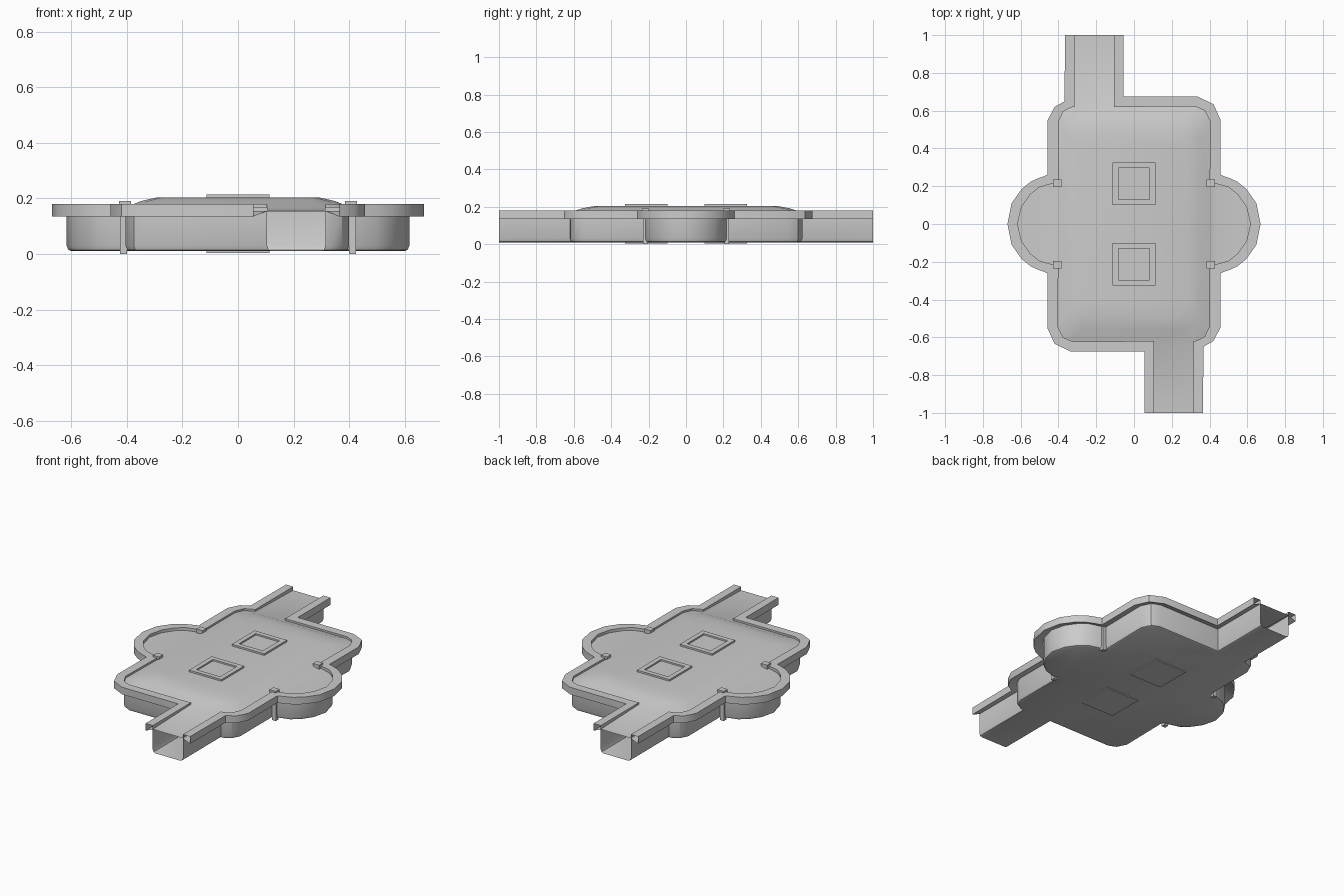
import bpy, bmesh
from mathutils import Vector
from mathutils.geometry import delaunay_2d_cdt

cube = bpy.data.objects.get("Cube")
if cube:
    bpy.data.objects.remove(cube)

grey = bpy.data.materials.new("plain grey")
grey.use_nodes = True
grey.diffuse_color = (0.6, 0.6, 0.6, 1)
grey.node_tree.nodes["Principled BSDF"].inputs["Base Color"].default_value = (0.6, 0.6, 0.6, 1)


def finish(name, bm, smooth=True):
    """Turn a bmesh into a named, coloured object."""
    mesh = bpy.data.meshes.new(name)
    bm.to_mesh(mesh)
    bm.free()
    mesh.materials.append(grey)
    obj = bpy.data.objects.new(name, mesh)
    bpy.context.collection.objects.link(obj)
    if smooth:
        bpy.ops.object.select_all(action='DESELECT')
        obj.select_set(True)
        bpy.context.view_layer.objects.active = obj
        bpy.ops.object.shade_smooth_by_angle(angle=0.6)
    return obj


def outline(corridor, corner, lobe, back):
    """Half the plan: corridor, front corner, side lobe, back corner; then its half turn."""
    half = corridor + [(x, -y) for x, y in corner]
    half += lobe[:-1] and [(x, -y) for x, y in lobe[:-1]] + lobe[::-1]
    half += corner[::-1] + [back]
    return [Vector(p) for p in half] + [Vector((-x, -y)) for x, y in half]


inner = outline([(0.105, -1), (0.315, -1), (0.315, -0.62)],
                [(0.335, 0.617), (0.375, 0.595), (0.40, 0.54)],
                [(0.40, 0.225), (0.44, 0.212), (0.50, 0.195), (0.55, 0.155),
                 (0.595, 0.09), (0.617, 0)],
                (-0.105, 0.62))
outer = outline([(0.055, -1), (0.365, -1), (0.368, -0.65)],
                [(0.375, 0.645), (0.42, 0.62), (0.457, 0.55)],
                [(0.457, 0.26), (0.50, 0.245), (0.545, 0.225), (0.595, 0.185),
                 (0.648, 0.11), (0.67, 0)],
                (-0.055, 0.675))
# The back corner turns more widely than the front one
half_count = len(inner) // 2
for ring, points in ((inner, [(0.405, 0.54), (0.375, 0.6), (0.325, 0.622)]),
                     (outer, [(0.459, 0.55), (0.42, 0.635), (0.335, 0.675)])):
    for k, p in enumerate(points):
        i = half_count - 4 + k
        ring[i] = Vector(p)
        ring[i + half_count] = -Vector(p)


def shrink(points, d):
    """Offset a plan inwards, keeping the corridor ends in line."""
    out = []
    for i, p in enumerate(points):
        a = (p - points[i - 1]).normalized()
        b = (points[(i + 1) % len(points)] - p).normalized()
        n = Vector((-a.y - b.y, a.x + b.x)).normalized()
        q = p + n * d / max(0.5, n.dot(Vector((-a.y, a.x))))
        out.append(Vector((q.x, p.y)) if abs(p.y) > 0.99 else q)
    return out


def strip(bm, rings):
    """Skin plan rings stacked as (plan, height), leaving corridor ends open."""
    loops = [[bm.verts.new((p.x, p.y, z(p) if callable(z) else z)) for p in plan]
             for plan, z in rings]
    for a, b in zip(loops, loops[1:]):
        for i in range(len(a)):
            if i % half_count:
                j = (i + 1) % len(a)
                bm.faces.new((a[i], a[j], b[j], b[i]))
            # segment 0 of each half is the corridor mouth
    return loops


def roof_height(p):
    """Height of the roof along its edge."""
    if abs(p.y) > 0.99:
        return 0.157
    return 0.162 if abs(p.x) > 0.43 else 0.168


# Floor and outer walls with a rounded bottom edge
bm = bmesh.new()
loops = strip(bm, [(shrink(inner, 0.018), 0.01), (shrink(inner, 0.006), 0.015),
                   (inner, 0.03), (inner, 0.155)])
bm.faces.new(loops[0][::-1])
finish("floor_and_walls", bm)

# Rim running round the top of the walls
bm = bmesh.new()
strip(bm, [(inner, 0.155), (outer, 0.135), (outer, 0.18), (inner, 0.18), (inner, roof_height)])
finish("rim", bm)

# Roof rising to a flat rounded plateau
bm = bmesh.new()
quarter = [(0.29, 0.40), (0.27, 0.46), (0.22, 0.49)]
plateau = (quarter + [(-x, y) for x, y in quarter[::-1]]
           + [(-x, -y) for x, y in quarter] + [(x, -y) for x, y in quarter[::-1]])
slope = [(x * 1.2, y * 1.14) for x, y in plateau]
plan, edges = [], []
for ring in (inner, plateau, slope):
    start = len(plan)
    plan += [Vector(p) for p in ring]
    edges += [(start + i, start + (i + 1) % len(ring)) for i in range(len(ring))]
verts, _, faces, origin, _, _ = delaunay_2d_cdt(plan, edges, [], 1, 1e-5)
n = len(inner)
made = []
for p, ids in zip(verts, origin):
    source = ids[0] if ids else 0
    z = roof_height(p) if source < n else 0.204 if source < n + len(plateau) else 0.191
    made.append(bm.verts.new((p.x, p.y, z)))
for f in faces:
    bm.faces.new([made[i] for i in f])
finish("roof", bm)


def box(name, low, high, frame=0, depth=0):
    """Box between two corners, optionally with a sunken top."""
    bm = bmesh.new()
    bmesh.ops.create_cube(bm, size=1)
    low, high = Vector(low), Vector(high)
    for v in bm.verts:
        v.co = (low + high) / 2 + v.co * (high - low)
    if frame:
        top = max(bm.faces, key=lambda f: f.calc_center_median().z)
        bmesh.ops.inset_individual(bm, faces=[top], thickness=frame)
        step = bmesh.ops.inset_individual(bm, faces=[top], thickness=0.0005)
        for v in top.verts:
            v.co.z -= depth
    return finish(name, bm, False)


# Posts where the side lobes meet the hall
for sx, side in ((1, "left"), (-1, "right")):
    for sy, end in ((-1, "front"), (1, "back")):
        for part, x0, x1, y0, y1, z0, z1 in (
                ("post", 0.40, 0.425, 0.205, 0.23, 0.0, 0.17),
                ("post_cap", 0.385, 0.428, 0.197, 0.236, 0.155, 0.19)):
            xs, ys = sorted((sx * x0, sx * x1)), sorted((sy * y0, sy * y1))
            box(f"{end}_{side}_{part}", (xs[0], ys[0], z0), (xs[1], ys[1], z1))

# Square hatches on the roof, with matching plates under the floor
for y, end in ((-0.213, "front"), (0.213, "back")):
    box(f"{end}_roof_hatch", (-0.113, y - 0.113, 0.195), (0.113, y + 0.113, 0.215), 0.042, 0.009)
    box(f"{end}_floor_plate", (-0.113, y - 0.113, 0.004), (0.113, y + 0.113, 0.012))
